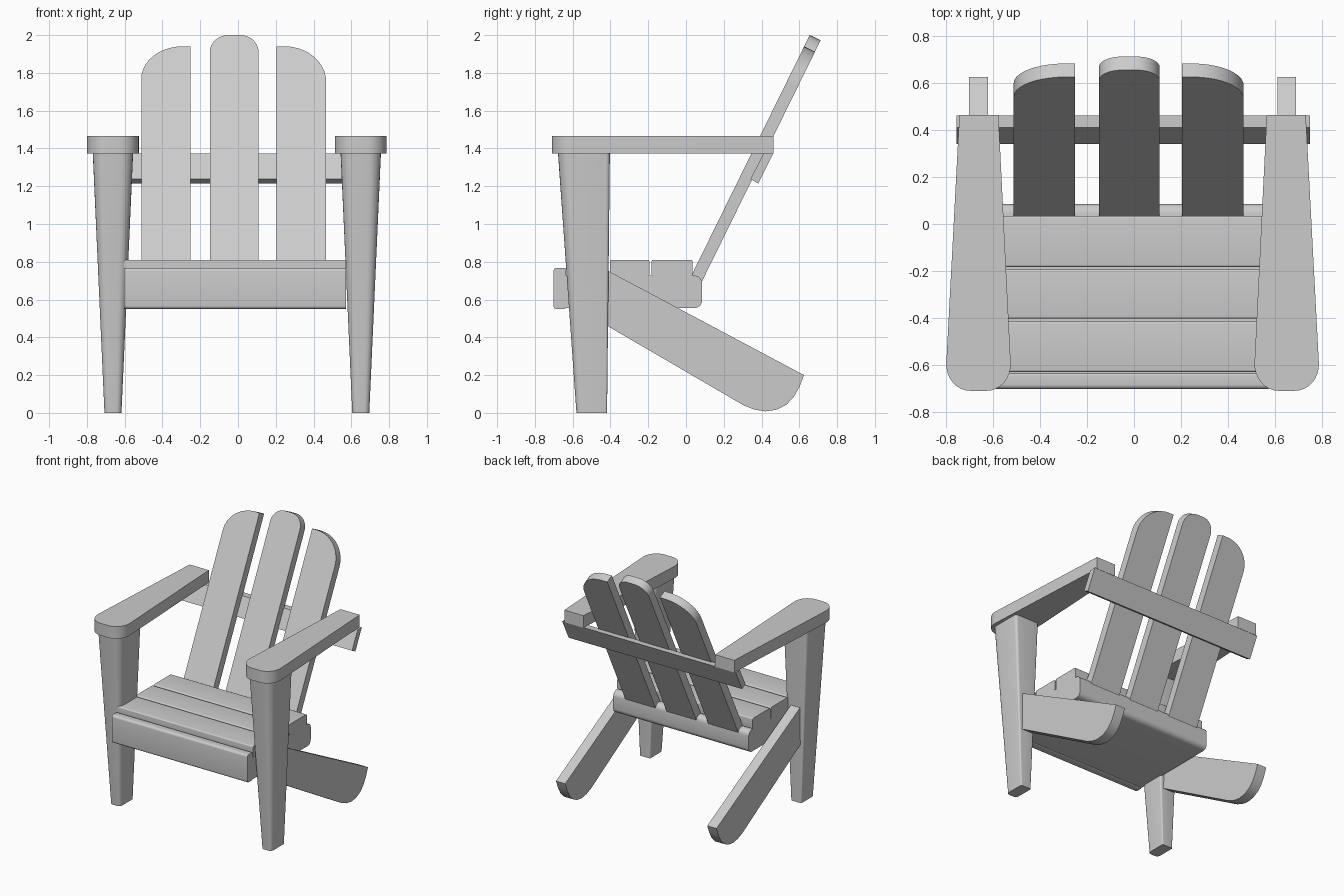
import bpy, bmesh
from math import radians, sin, cos, pi
from mathutils import Matrix, Vector

if "Cube" in bpy.data.objects:
    bpy.data.objects.remove(bpy.data.objects["Cube"])

CX = -0.006                      # plane the arms and legs mirror about
TILT = Matrix.Translation((0, 0.03, 0.73)) @ Matrix.Rotation(radians(-26.2), 4, 'X')


def rounded(points, radii, n=8):
    """Round each corner of a 2D polygon; a radius is a number, or (in, out) distances."""
    out = []
    for i, (p, r) in enumerate(zip(points, radii)):
        p = Vector(p)
        if not r:
            out.append(p)
            continue
        ra, rb = r if isinstance(r, tuple) else (r, r)
        a = (Vector(points[i - 1]) - p).normalized() * ra
        b = (Vector(points[(i + 1) % len(points)]) - p).normalized() * rb
        for k in range(n + 1):
            t = k / n * pi / 2
            out.append(p + a * (1 - sin(t)) + b * (1 - cos(t)))
    return out


def loft(name, ring_a, ring_b, matrix=None, mirror=False):
    """Solid between two matching 3D rings."""
    bm = bmesh.new()
    a = [bm.verts.new(v) for v in ring_a]
    b = [bm.verts.new(v) for v in ring_b]
    bm.faces.new(a)
    bm.faces.new(b)
    for i in range(len(a)):
        j = (i + 1) % len(a)
        bm.faces.new((a[i], a[j], b[j], b[i]))
    if matrix:
        bm.transform(matrix)
    if mirror:
        for v in bm.verts:
            v.co.x = 2 * CX - v.co.x
    bmesh.ops.recalc_face_normals(bm, faces=bm.faces)
    me = bpy.data.meshes.new(name)
    bm.to_mesh(me)
    bm.free()
    ob = bpy.data.objects.new(name, me)
    bpy.context.collection.objects.link(ob)
    bpy.context.view_layer.objects.active = ob
    bpy.ops.object.select_all(action='DESELECT')
    ob.select_set(True)
    bpy.ops.object.shade_smooth_by_angle(angle=radians(30))
    return ob


def side_board(name, yz, x0, x1, mirror=False):
    """Side profile extruded along x."""
    return loft(name, [(x0, y, z) for y, z in yz], [(x1, y, z) for y, z in yz], mirror=mirror)


def bar(name, y0, y1, z0, z1, radii, x0=-0.603, x1=0.572):
    return side_board(name, rounded([(y0, z0), (y1, z0), (y1, z1), (y0, z1)], radii, 5), x0, x1)


def leg_ring(x0, x1, y0, y1, z):
    w = x1 - x0
    ring = rounded([(x0, y0), (x1, y0), (x1, y1), (x0, y1)],
                   [w * 0.3, w * 0.3, w * 0.1, w * 0.1], 6)
    return [(x, y, z) for x, y in ring]


for side, flip in (("right", False), ("left", True)):
    # tapered front leg
    loft("front_leg_" + side, leg_ring(0.605, 0.695, -0.58, -0.418, 0),
         leg_ring(0.543, 0.757, -0.678, -0.403, 1.38), mirror=flip)
    # armrest, wider at its rounded front
    arm = rounded([(0.507, -0.71), (0.793, -0.71), (0.731, 0.463), (0.565, 0.463)],
                  [(0.12, 0.11), (0.11, 0.12), 0, 0])
    loft("armrest_" + side, [(x, y, 1.372) for x, y in arm],
         [(x, y, 1.467) for x, y in arm], mirror=flip)
    # sloping rear leg
    rear = [(-0.45, 0.772), (0.625, 0.2), (0.602, 0.14), (0.57, 0.083), (0.53, 0.042),
            (0.48, 0.017), (0.42, 0.008), (0.36, 0.018), (0.305, 0.04), (-0.45, 0.48)]
    side_board("rear_leg_" + side, rear, 0.61, 0.69, mirror=flip)

# seat base, front apron and three seat slats
bar("seat_base", -0.66, 0.085, 0.555, 0.727, [0, 0.04, 0.04, 0])
bar("seat_apron", -0.702, -0.635, 0.55, 0.768, [0.018, 0.01, 0.01, 0.018])
for i, (y0, y1) in enumerate([(-0.63, -0.413), (-0.403, -0.193), (-0.183, 0.035)]):
    bar(f"seat_slat_{i + 1}", y0, y1, 0.725, 0.81, [0.01] * 4)

# leaning back slats, the outer two rounded only on their outer corner
for name, x0, x1, top, rl, rr in (
        ("left", -0.512, -0.252, 1.349, (0.19, 0.22), 0),
        ("middle", -0.149, 0.109, 1.416, (0.10, 0.10), (0.10, 0.10)),
        ("right", 0.205, 0.467, 1.349, 0, (0.22, 0.19))):
    # corner order: bottom left, bottom right, top right, top left
    swap = (rl[1], rl[0]) if rl and name == "left" else rl
    if name == "right":
        rr = (0.21, 0.22)
    prof = rounded([(x0, -0.06), (x1, -0.06), (x1, top), (x0, top)], [0, 0, rr, swap], 10)
    loft("back_slat_" + name, [(x, 0, s) for x, s in prof],
         [(x, 0.064, s) for x, s in prof], TILT)

# crossbar behind the back slats, under the armrests
side_board("back_crossbar", [(0.341, 1.237), (0.383, 1.215), (0.462, 1.374), (0.411, 1.374)],
           -0.755, 0.75)
